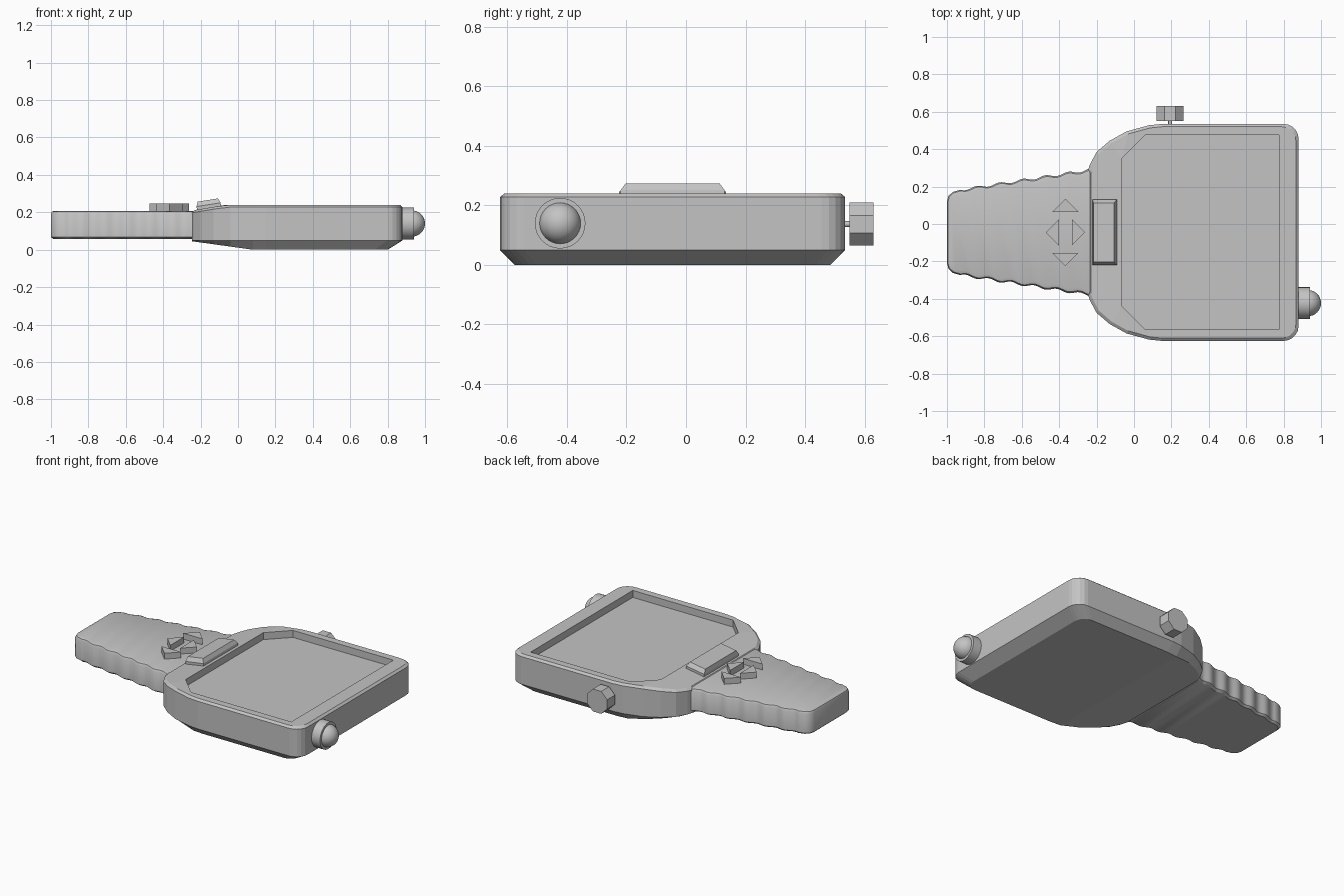
import bpy, bmesh, math
from mathutils import Matrix, Vector

if "Cube" in bpy.data.objects:
    bpy.data.objects.remove(bpy.data.objects["Cube"])

CY = -0.045          # centre line of the symmetric casing
grey = bpy.data.materials.new("plain_grey")
grey.diffuse_color = (0.55, 0.55, 0.55, 1)
grey.use_nodes = True
grey.node_tree.nodes["Principled BSDF"].inputs["Base Color"].default_value = grey.diffuse_color


def finish(name, bm, smooth=None):
    bmesh.ops.recalc_face_normals(bm, faces=bm.faces[:])
    me = bpy.data.meshes.new(name)
    bm.to_mesh(me)
    bm.free()
    me.materials.append(grey)
    ob = bpy.data.objects.new(name, me)
    bpy.context.collection.objects.link(ob)
    if smooth:
        bpy.ops.object.select_all(action='DESELECT')
        ob.select_set(True)
        bpy.context.view_layer.objects.active = ob
        bpy.ops.object.shade_smooth_by_angle(angle=math.radians(smooth))
    return ob


def loft(bm, rings):
    vs = [[bm.verts.new(p) for p in r] for r in rings]
    for a, b in zip(vs, vs[1:]):
        n = len(a)
        for i in range(n):
            j = (i + 1) % n
            bm.faces.new((a[i], a[j], b[j], b[i]))
    return vs


def solid(name, rings, smooth=None):
    bm = bmesh.new()
    vs = loft(bm, rings)
    bm.faces.new(vs[0])
    bm.faces.new(vs[-1])
    return finish(name, bm, smooth)


def mirror(half):
    return half + [(x, -y) for x, y in reversed(half)]


def ring(pts, zf, cx=0.0, sx=1.0, sy=1.0):
    out = []
    for x, y in pts:
        x2 = cx + (x - cx) * sx
        out.append((x2, CY + y * sy, zf(x2) if callable(zf) else zf))
    return out


# Head casing: rounded outline, chamfered underside, sunken screen
arc = [(0.80 + 0.08 * math.cos(t * math.pi / 10), 0.50 + 0.08 * math.sin(t * math.pi / 10))
       for t in range(6)]
head = mirror(arc + [(0.15, 0.58), (0.08, 0.573), (-0.04, 0.54), (-0.13, 0.49),
                     (-0.20, 0.43), (-0.235, 0.365), (-0.245, 0.335)])


def top_z(x):
    return 0.24 - max(0, -0.065 - x) / 0.18 * 0.03


def bottom_z(x):
    return max(0, 0.08 - x) / 0.325 * 0.045


under = [((0.32 + (x - 0.32) * 0.857) if x > 0.32 else x, y * 0.915) for x, y in head]
bm = bmesh.new()
vs = loft(bm, [ring(under, bottom_z), ring(head, 0.05),
               ring(head, lambda x: top_z(x) - 0.012),
               ring(head, top_z, 0.32, 0.975, 0.975)])
bm.faces.new([v for v in vs[0] if v.co.x > 0.0799])
bm.faces.new([v for v in vs[0] if v.co.x < 0.0801])
screen = mirror([(0.775, 0.52), (0.06, 0.52), (-0.065, 0.395)])
well = loft(bm, [ring(screen, 0.24), ring(screen, 0.195)])
bm.faces.new(well[1])
rim = [bm.edges.get((r[i - 1], r[i])) for r in (vs[-1], well[0]) for i in range(len(r))]
bmesh.ops.triangle_fill(bm, edges=rim, use_beauty=True, normal=(0, 0, 1))
finish("head_casing", bm)

# Handle with gently scalloped grip sides
grip = [(-1, 0.165), (-0.992, 0.195), (-0.97, 0.216), (-0.93, 0.228)]
for i in range(1, 57):
    x = -0.93 + 0.73 * i / 56
    grip.append((x, 0.228 + 0.155 * (x + 0.93) + 0.007 * math.sin((x + 0.87) * 2 * math.pi / 0.122)))
grip = mirror(grip)
solid("handle", [ring(grip, 0.057, -0.2, 0.985, 0.95), ring(grip, 0.068),
                 ring(grip, 0.190), ring(grip, 0.203, -0.2, 0.994, 0.975),
                 ring(grip, 0.208, -0.2, 0.98, 0.92)], 35)

# Four arrow keys around a common centre
tri = [(0.035, 0.07), (0.105, 0), (0.035, -0.07)]
for name, a in (("right", 0), ("up", 90), ("left", 180), ("down", 270)):
    rot = Matrix.Rotation(math.radians(a), 3, 'Z')
    off = Vector((-0.367, CY, 0))
    stretch = 0.0 if a % 180 == 0 else 0.075
    pts = [rot @ Vector((x + stretch, y, 0)) + off for x, y in tri]
    solid("arrow_key_" + name, [[(p.x, p.y, z) for p in pts] for z in (0.19, 0.246)])

# Tilted push button with chamfered top
bt = [(0.065, 0.175), (-0.065, 0.175), (-0.065, -0.175), (0.065, -0.175)]
button = solid("push_button", [[(x, y, -0.01) for x, y in bt],
                               [(x, y, 0.015) for x, y in bt],
                               [(x * 0.85, y * 0.9, 0.04) for x, y in bt]])
button.location = (-0.155, CY, 0.226)
button.rotation_euler = (0, -math.radians(9), 0)


def cylinder(name, r, length, sides, centre, axis, spin=0.0, smooth=None):
    bm = bmesh.new()
    bmesh.ops.create_cone(bm, cap_ends=True, segments=sides, radius1=r, radius2=r, depth=length,
                          matrix=Matrix.Translation(centre)
                          @ Matrix.Rotation(math.pi / 2, 4, axis)
                          @ Matrix.Rotation(spin, 4, 'Z'))
    return finish(name, bm, smooth)


# Octagonal side knob on a thin stem
cylinder("knob", 0.078, 0.08, 8, (0.193, 0.59, 0.137), 'X', math.pi / 8)
cylinder("knob_stem", 0.01, 0.06, 12, (0.193, 0.54, 0.137), 'X', 0, 40)

# Domed lamp on the end face
cylinder("lamp_collar", 0.085, 0.08, 32, (0.90, -0.423, 0.14), 'Y', 0, 40)
bm = bmesh.new()
bmesh.ops.create_uvsphere(bm, u_segments=32, v_segments=16, radius=0.07,
                          matrix=Matrix.Translation((0.93, -0.423, 0.14))
                          @ Matrix.Rotation(math.pi / 2, 4, 'Y'))
finish("lamp_dome", bm, 40)
